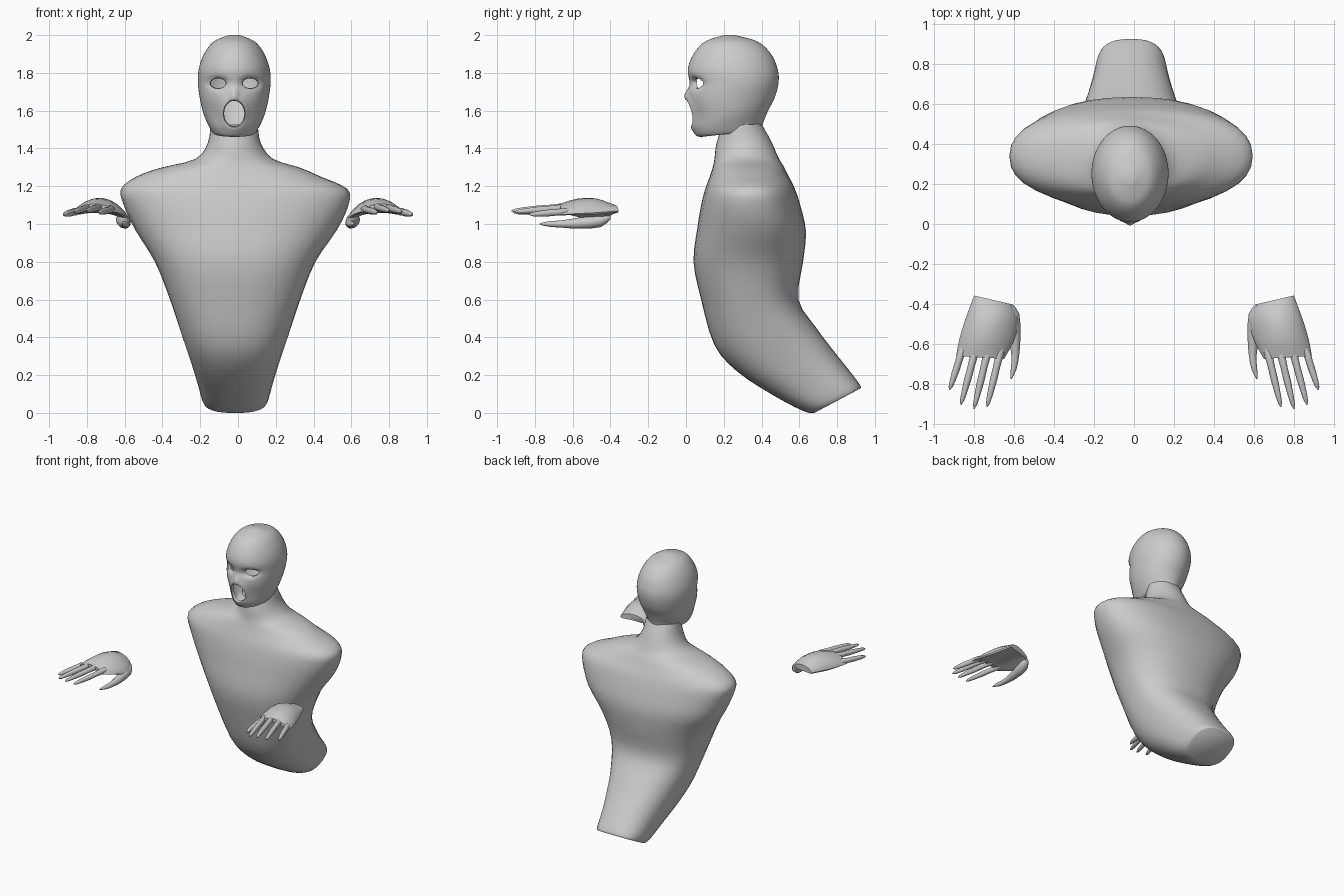
import bpy, bmesh, math
from mathutils import Vector

if "Cube" in bpy.data.objects:
    bpy.data.objects.remove(bpy.data.objects["Cube"])


def power(v, e):
    return math.copysign(abs(v) ** (2 / e), v)


def smooth_rows(rows, steps):
    """Catmull-Rom interpolation through rows of numbers."""
    out = []
    for i in range(len(rows) - 1):
        a, b, c, d = (rows[max(0, min(len(rows) - 1, i + k))] for k in (-1, 0, 1, 2))
        for s in range(steps):
            t = s / steps
            out.append([0.5 * (2 * q + (r - p) * t + (2 * p - 5 * q + 4 * r - w) * t * t
                               + (3 * q - p - 3 * r + w) * t ** 3)
                        for p, q, r, w in zip(a, b, c, d)])
    return out + [list(rows[-1])]


def body_ring(row, n):
    """Tilted oval: front y,z - back y,z - half width - exponent - centre x."""
    yf, zf, yb, zb, hw, e, xc = row
    ring = []
    for i in range(n):
        a = 2 * math.pi * i / n
        t = (1 - power(math.cos(a), e)) / 2
        ring.append((xc + hw * power(math.sin(a), e), yf + (yb - yf) * t, zf + (zb - zf) * t))
    return ring


def palm_ring(row, n):
    """Arched flat oval from inner edge to outer edge."""
    a, b, thick, bulge = Vector(row[:3]), Vector(row[3:6]), row[6], row[7]
    ring = []
    for i in range(n):
        ang = 2 * math.pi * i / n
        t = (1 - math.cos(ang)) / 2
        p = a.lerp(b, t)
        p.z += bulge * 4 * t * (1 - t) + thick * power(math.sin(ang), 2.6)
        ring.append(p)
    return ring


def tube_ring(row, n):
    x, y, z, r = row
    return [(x + r * math.cos(2 * math.pi * i / n), y, z + r * math.sin(2 * math.pi * i / n))
            for i in range(n)]


def loft(bm, rings):
    vs = [[bm.verts.new(p) for p in ring] for ring in rings]
    n = len(rings[0])
    for r, s in zip(vs, vs[1:]):
        for i in range(n):
            bm.faces.new((r[i], r[(i + 1) % n], s[(i + 1) % n], s[i]))
    bm.faces.new(vs[0])
    bm.faces.new(vs[-1])


def finish(bm, name, angle=50):
    bmesh.ops.recalc_face_normals(bm, faces=bm.faces)
    me = bpy.data.meshes.new(name)
    bm.to_mesh(me)
    bm.free()
    ob = bpy.data.objects.new(name, me)
    bpy.context.collection.objects.link(ob)
    bpy.ops.object.select_all(action='DESELECT')
    ob.select_set(True)
    bpy.context.view_layer.objects.active = ob
    bpy.ops.object.shade_smooth_by_angle(angle=math.radians(angle))
    return ob


# torso: neck, broad shoulders, waist and swept-back tail
torso = [
    (.19, 1.52, .40, 1.53, .125, 2, -.02),
    (.16, 1.42, .45, 1.44, .140, 2, -.02),
    (.15, 1.34, .49, 1.35, .205, 2, -.02),
    (.14, 1.295, .52, 1.30, .370, 2.1, -.04),
    (.125, 1.25, .545, 1.25, .490, 2.2, -.05),
    (.10, 1.18, .575, 1.19, .600, 2.3, -.02),
    (.08, 1.10, .605, 1.10, .595, 2.3, -.01),
    (.06, .98, .635, .96, .535, 2.3, -.01),
    (.04, .80, .620, .80, .425, 2.3, -.015),
    (.08, .60, .595, .60, .345, 2.3, -.015),
    (.15, .36, .690, .45, .280, 2.3, -.015),
    (.27, .22, .780, .33, .235, 2.4, -.015),
    (.45, .10, .860, .23, .200, 2.4, -.015),
    (.62, .01, .920, .15, .175, 2.6, -.015),
    (.68, .00, .925, .13, .160, 2.6, -.015),
]
bm = bmesh.new()
loft(bm, [body_ring(r, 36) for r in smooth_rows(torso, 3)])
finish(bm, "torso")

# head shell
CX = -.02
head = [
    (.20, 2.0, .26, 2.0, .03, 2, CX),
    (.10, 1.965, .38, 1.965, .11, 2, CX),
    (.04, 1.90, .45, 1.90, .16, 2, CX),
    (.01, 1.82, .485, 1.82, .188, 2, CX),
    (.02, 1.74, .49, 1.75, .192, 2, CX),
    (.015, 1.66, .47, 1.67, .182, 2, CX),
    (.035, 1.57, .435, 1.60, .163, 2, CX),
    (.04, 1.50, .41, 1.54, .135, 2, CX),
    (.07, 1.462, .40, 1.50, .11, 2, CX),
    (.16, 1.475, .38, 1.50, .09, 2, CX),
]
bm = bmesh.new()
loft(bm, [body_ring(r, 96) for r in smooth_rows(head, 9)])

# holes: centre x, centre z, half width, half height, rim push (minus = forward)
holes = [(CX - .085, 1.745, .043, .028, .012),
         (CX + .085, 1.745, .043, .028, .012),
         (CX, 1.585, .058, .073, -.012)]


def reach(co, h):
    return math.hypot((co.x - h[0]) / h[2], (co.z - h[1]) / h[3])


# nose, eye sockets and lips as soft bumps
for v in bm.verts:
    if v.co.y < .2:
        co = v.co.copy()
        v.co.y -= .018 * math.exp(-((co.x - CX) / .02) ** 2 - ((co.z - 1.69) / .03) ** 2)
        for h in holes:
            v.co.y += h[4] * math.exp(-((reach(co, h) - 1) / .4) ** 2)

# open eyes and mouth, round their edges and turn the rims inward
bmesh.ops.delete(bm, context='FACES', geom=[
    f for f in bm.faces if f.calc_center_median().y < .2
    and any(reach(f.calc_center_median(), h) < 1 for h in holes)])
rim = [e for e in bm.edges if e.is_boundary]
for v in {v for e in rim for v in e.verts}:
    h = min(holes, key=lambda k: reach(v.co, k))
    d = reach(v.co, h)
    v.co.x = h[0] + (v.co.x - h[0]) / d
    v.co.z = h[1] + (v.co.z - h[1]) / d
new = bmesh.ops.extrude_edge_only(bm, edges=rim)["geom"]
for v in [g for g in new if isinstance(g, bmesh.types.BMVert)]:
    h = min(holes, key=lambda k: reach(v.co, k))
    v.co = ((h[0] + (v.co.x - h[0]) * .92), v.co.y + .02, h[1] + (v.co.z - h[1]) * .92)
finish(bm, "head", 60)

# hand: arched palm, thumb and four splayed fingers, mirrored to the other side
palm = [
    (.62, -.40, 1.055, .80, -.358, 1.07, .022, .015),
    (.575, -.47, 1.02, .845, -.48, 1.06, .035, .06),
    (.60, -.58, 1.045, .875, -.58, 1.055, .028, .055),
    (.65, -.675, 1.065, .89, -.66, 1.05, .014, .035),
]
thumb = [(.625, -.40, 1.04, .015), (.61, -.45, 1.02, .036), (.598, -.56, 1.005, .030),
         (.594, -.66, 1.0, .019), (.603, -.73, 1.0, .014), (.615, -.775, 1.0, .003)]
fingers = [((.672, -.65, 1.078), (.735, -.915, 1.06)),
           ((.735, -.65, 1.090), (.80, -.925, 1.07)),
           ((.798, -.65, 1.085), (.866, -.905, 1.065)),
           ((.862, -.64, 1.065), (.922, -.83, 1.05))]
for side, sign in (("left", 1), ("right", -1)):
    bm = bmesh.new()
    loft(bm, [palm_ring(r, 20) for r in smooth_rows(palm, 3)])
    loft(bm, [tube_ring(r, 12) for r in smooth_rows(thumb, 2)])
    for base, tip in fingers:
        a, b = Vector(base), Vector(tip)
        rows = [(*a.lerp(b, t), r) for t, r in
                ((-.15, .012), (0, .021), (.25, .018), (.5, .0185), (.8, .014), (.93, .010), (1, .002))]
        loft(bm, [tube_ring(r, 10) for r in rows])
    for v in bm.verts:
        v.co.x *= sign
    finish(bm, side + "_hand")
